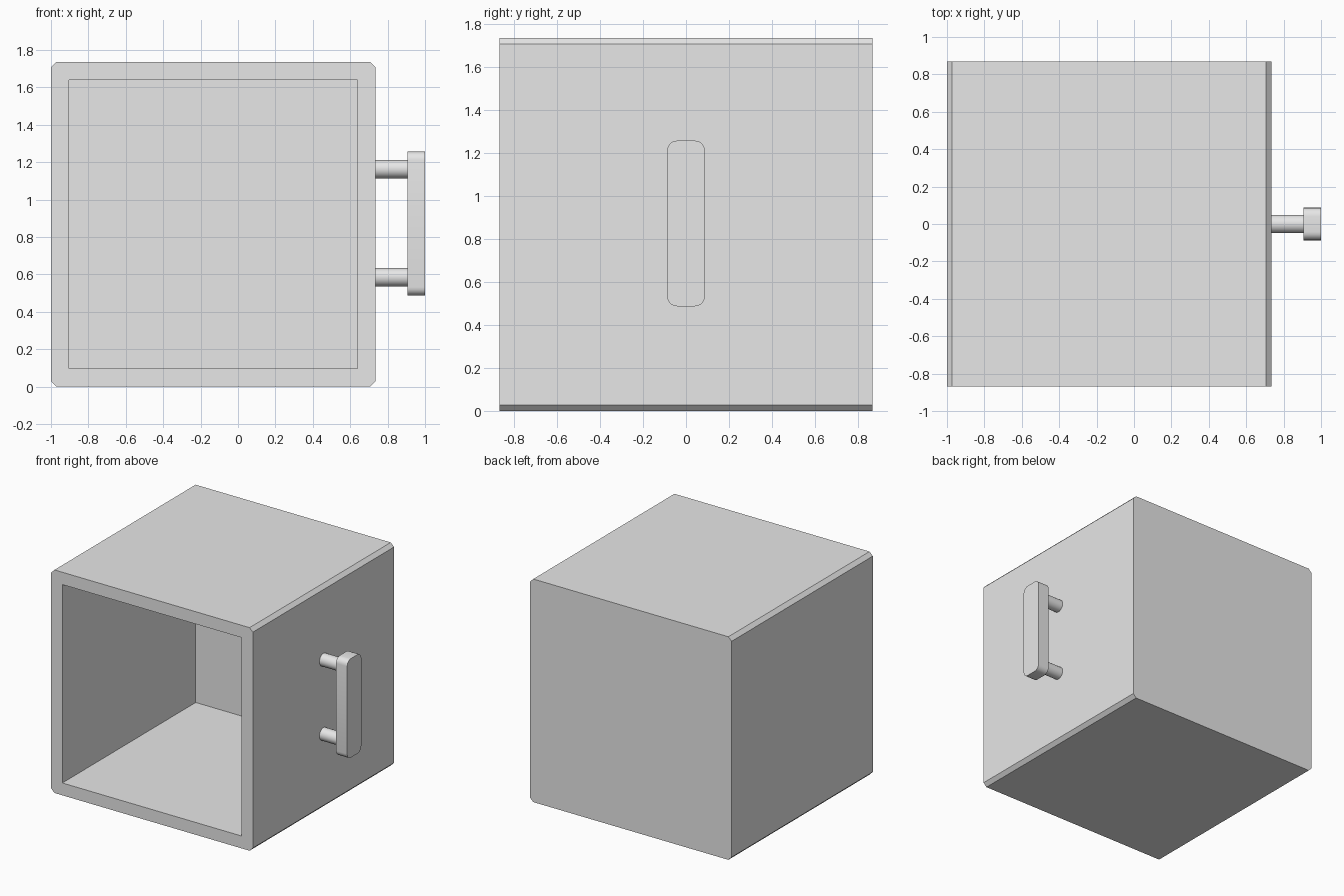
import bpy, bmesh, math
from mathutils import Matrix

default = bpy.data.objects.get("Cube")
if default:
    bpy.data.objects.remove(default, do_unlink=True)

# Single grey material
GREY = (0.8, 0.8, 0.8, 1)
mat = bpy.data.materials.new("light grey")
mat.use_nodes = True
mat.diffuse_color = GREY
mat.node_tree.nodes["Principled BSDF"].inputs["Base Color"].default_value = GREY


def finish(bm, name, smooth=False):
    bmesh.ops.recalc_face_normals(bm, faces=bm.faces[:])
    mesh = bpy.data.meshes.new(name)
    bm.to_mesh(mesh)
    bm.free()
    mesh.materials.append(mat)
    obj = bpy.data.objects.new(name, mesh)
    bpy.context.collection.objects.link(obj)
    if smooth:
        bpy.ops.object.select_all(action="DESELECT")
        obj.select_set(True)
        bpy.context.view_layer.objects.active = obj
        bpy.ops.object.shade_smooth_by_angle(angle=math.radians(35))
    return obj


def rounded_box(size, centre, axis, radius, segments):
    """Box whose edges running along one axis are bevelled."""
    bm = bmesh.new()
    bmesh.ops.create_cube(bm, size=1)
    bmesh.ops.scale(bm, vec=size, verts=bm.verts)
    bmesh.ops.translate(bm, vec=centre, verts=bm.verts)
    edges = [e for e in bm.edges
             if abs((e.verts[0].co - e.verts[1].co).normalized()[axis]) > 0.9]
    bmesh.ops.bevel(bm, geom=edges, offset=radius, offset_type="OFFSET",
                    segments=segments, profile=0.5, affect="EDGES")
    return bm


# Hollow case: chamfered block with the front inset and pushed back
SIDE, WALL = 1.735, 0.096
case_x = -1 + SIDE / 2
bm = rounded_box((SIDE, SIDE, SIDE), (case_x, 0, SIDE / 2), 1, 0.028, 1)
front = min(bm.faces, key=lambda f: f.calc_center_median().y)
hole = bmesh.ops.create_grid(
    bm, x_segments=1, y_segments=1, size=SIDE / 2 - WALL,
    matrix=Matrix.Translation((case_x, -SIDE / 2, SIDE / 2))
    @ Matrix.Rotation(math.pi / 2, 4, "X"))
opening = hole["verts"][0].link_faces[0]
outer_edges = list(front.edges)
inner_edges = list(opening.edges)
bmesh.ops.delete(bm, geom=[front], context="FACES_ONLY")
# Rim between the outline and the square opening
bmesh.ops.triangle_fill(bm, use_beauty=True, use_dissolve=False,
                        edges=outer_edges + inner_edges)
# Cavity walls and back
cavity = bmesh.ops.extrude_discrete_faces(bm, faces=[opening])["faces"][0]
bmesh.ops.translate(bm, vec=(0, SIDE - WALL, 0), verts=cavity.verts)
bmesh.ops.remove_doubles(bm, verts=bm.verts[:], dist=0.0001)
finish(bm, "hollow_case")

# Handle bar with rounded corners
finish(rounded_box((0.095, 0.174, 0.77), (0.9525, 0, 0.872), 0, 0.045, 5),
       "handle_bar", True)

# Round posts joining the bar to the case
for name, z in (("upper_handle_post", 1.163), ("lower_handle_post", 0.585)):
    bm = bmesh.new()
    bmesh.ops.create_cone(
        bm, cap_ends=True, segments=32, radius1=0.049, radius2=0.049, depth=0.19,
        matrix=Matrix.Translation((0.82, 0, z)) @ Matrix.Rotation(math.pi / 2, 4, "Y"))
    finish(bm, name, True)
